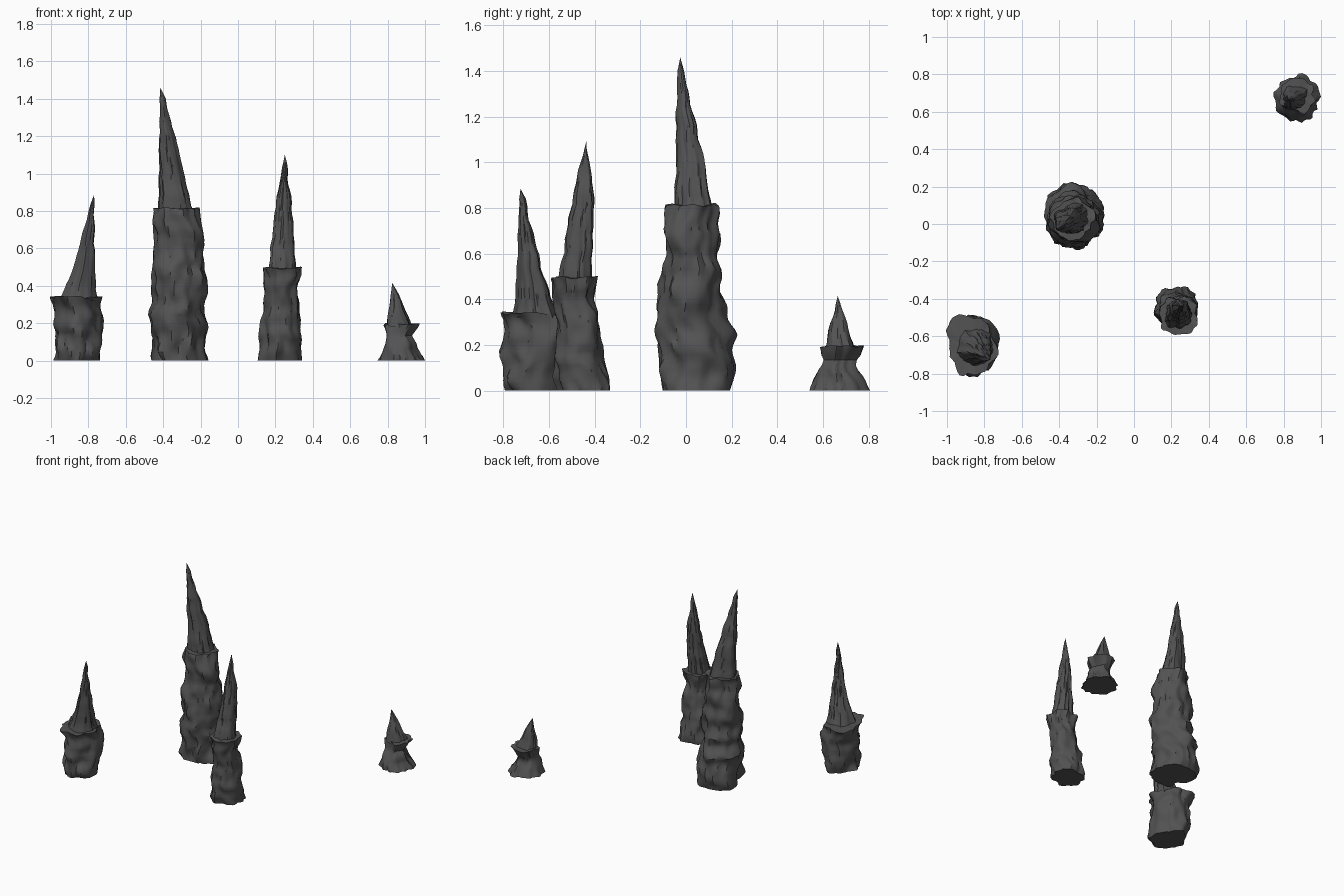
import bpy
import bmesh
from math import cos, sin, tau
from mathutils import Vector, noise

cube = bpy.data.objects.get("Cube")
if cube:
    bpy.data.objects.remove(cube, do_unlink=True)

# One dark stone colour
stone = bpy.data.materials.new("dark grey stone")
stone.use_nodes = True
stone.diffuse_color = (0.085, 0.085, 0.085, 1)
stone.node_tree.nodes["Principled BSDF"].inputs["Base Color"].default_value = stone.diffuse_color

SIDES = 44


def section_at(profile, z):
    """Blend the bounds (z, x low, x high, y low, y high) at a height."""
    for low, high in zip(profile, profile[1:]):
        if z <= high[0] + 1e-6:
            blend = (z - low[0]) / (high[0] - low[0])
            return [a + (b - a) * blend for a, b in zip(low[1:], high[1:])]
    return profile[-1][1:]


def rock_ring(bounds, z, seed, rough, lumps, stretch, wobble):
    """A jagged outline fitted to its bounds, with ridges running up the rock."""
    outline = []
    for i in range(SIDES):
        angle = tau * i / SIDES
        twist = angle + z * 0.9
        coarse = Vector((cos(twist) * 1.3 + seed, sin(twist) * 1.3, z * stretch))
        fine = Vector((cos(twist) * lumps, sin(twist) * lumps + seed, z * stretch * 2))
        radius = 1 + rough * (noise.noise(coarse) + 0.6 * noise.noise(fine))
        outline.append((cos(angle) * radius, sin(angle) * radius))
    fitted = []
    for axis in (0, 1):
        values = [p[axis] for p in outline]
        least, span = min(values), max(values) - min(values)
        low, high = bounds[2 * axis:2 * axis + 2]
        shake = Vector((seed + axis * 5, z * 14, seed))
        low += wobble * noise.noise(shake)
        high += wobble * noise.noise(shake + Vector((9.3, 0, 0)))
        fitted.append([low + (v - least) / span * (high - low) for v in values])
    return [Vector((x, y, z)) for x, y in zip(*fitted)]


def build_rock(name, profile, seed, step, rough, lumps, stretch, wobble, tip=None, rim=0.0):
    """Loft rings through the profile, then close with a tip or a flat ledge."""
    bm = bmesh.new()
    bottom, top = profile[0][0], profile[-1][0]
    count = max(6, round((top - bottom) / step))
    rings = []
    for k in range(count + 1):
        z = bottom + (top - bottom) * k / count
        points = rock_ring(section_at(profile, z), z, seed, rough, lumps, stretch, wobble)
        if k == count and rim:
            # The ledge edge rises and falls slightly
            for p in points:
                p.z += rim * (noise.noise(p * 16) - 0.4)
        rings.append([bm.verts.new(p) for p in points])
    for lower, upper in zip(rings, rings[1:]):
        for i in range(SIDES):
            j = (i + 1) % SIDES
            bm.faces.new((lower[i], lower[j], upper[j], upper[i]))
    bm.faces.new(list(reversed(rings[0])))
    last = rings[-1]
    centre = sum((v.co for v in last), Vector()) / SIDES
    peak = bm.verts.new(tip if tip else centre)
    for i in range(SIDES):
        bm.faces.new((last[i], last[(i + 1) % SIDES], peak))
    bmesh.ops.recalc_face_normals(bm, faces=bm.faces)
    mesh = bpy.data.meshes.new(name)
    bm.to_mesh(mesh)
    bm.free()
    mesh.materials.append(stone)
    obj = bpy.data.objects.new(name, mesh)
    bpy.context.collection.objects.link(obj)
    bpy.ops.object.select_all(action="DESELECT")
    obj.select_set(True)
    bpy.context.view_layer.objects.active = obj
    bpy.ops.object.shade_smooth_by_angle(angle=0.7)


def stalagmite(name, seed, column, spike, tip):
    """A lumpy column with a ledge, and a ridged spike standing on it."""
    build_rock(name + "_column", column, seed, 0.022, 0.3, 3.2, 5.5, 0.022, rim=0.012)
    build_rock(name + "_spike", spike, seed + 3.7, 0.03, 0.3, 4.2, 1.4, 0.01, tip=Vector(tip))


# Broad stalagmite at the front right
stalagmite(
    "broad", 2.3,
    [(0, -.99, -.745, -.785, -.5), (.18, -.985, -.71, -.81, -.49),
     (.3, -.985, -.73, -.8, -.5), (.345, -1, -.72, -.81, -.48)],
    [(.32, -.955, -.75, -.76, -.56), (.4, -.92, -.76, -.75, -.59),
     (.5, -.88, -.768, -.742, -.62), (.7, -.825, -.768, -.735, -.67),
     (.84, -.788, -.768, -.729, -.707)],
    (-.77, -.725, .885))

# Tallest stalagmite
stalagmite(
    "tall", 7.1,
    [(0, -.46, -.17, -.105, .195), (.25, -.475, -.165, -.135, .215),
     (.4, -.46, -.175, -.13, .16), (.6, -.45, -.18, -.09, .145),
     (.82, -.455, -.2, -.1, .15)],
    [(.8, -.425, -.24, -.055, .115), (1, -.425, -.29, -.042, .08),
     (1.2, -.42, -.335, -.045, .035), (1.4, -.417, -.392, -.033, -.01)],
    (-.415, -.025, 1.46))

# Slender stalagmite at the front left
stalagmite(
    "slender", 11.4,
    [(0, .1, .345, -.58, -.34), (.2, .12, .335, -.575, -.36),
     (.4, .14, .32, -.575, -.395), (.5, .14, .34, -.58, -.39)],
    [(.48, .165, .31, -.56, -.41), (.8, .195, .29, -.505, -.405),
     (1, .23, .268, -.462, -.42), (1.06, .242, .26, -.447, -.43)],
    (.25, -.435, 1.1))

# Small waisted stalagmite at the back left
stalagmite(
    "small", 15.8,
    [(0, .745, .995, .55, .81), (.04, .76, .98, .56, .79),
     (.08, .775, .955, .58, .765), (.13, .8, .93, .605, .75),
     (.2, .78, .97, .58, .785)],
    [(.18, .795, .93, .605, .74), (.3, .81, .885, .635, .7),
     (.38, .82, .842, .655, .677)],
    (.825, .665, .415))
